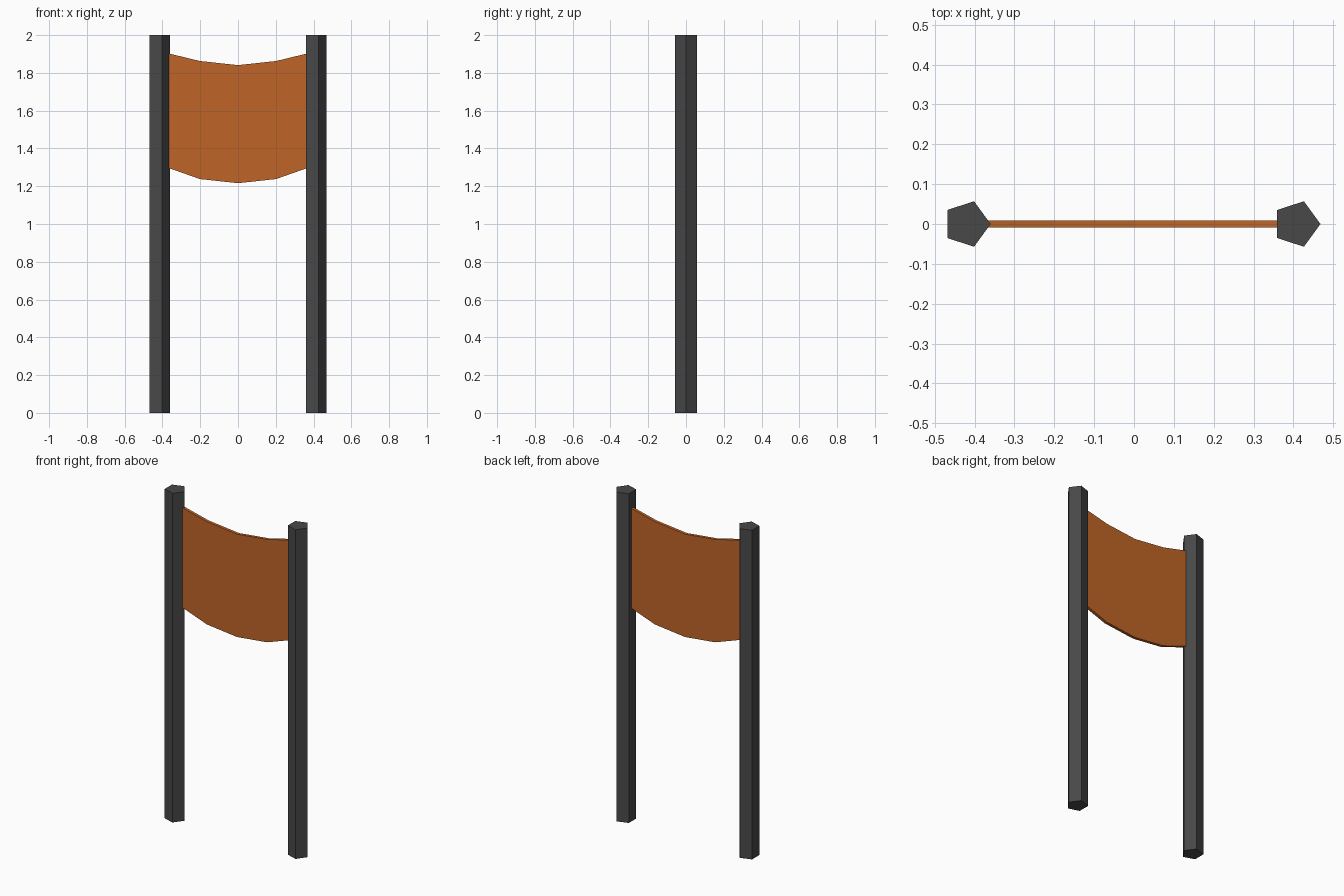
import bpy, bmesh

if "Cube" in bpy.data.objects:
    bpy.data.objects.remove(bpy.data.objects["Cube"])

def material(name, color):
    m = bpy.data.materials.new(name)
    m.diffuse_color = color
    m.use_nodes = True
    m.node_tree.nodes["Principled BSDF"].inputs["Base Color"].default_value = m.diffuse_color
    return m

dark = material("dark_post", (0.065, 0.065, 0.065, 1))
orange = material("orange_cloth", (0.52, 0.13, 0.02, 1))

# Two five-sided posts, both with a corner pointing to +x
for name, x in (("left_post", -0.42), ("right_post", 0.408)):
    bpy.ops.mesh.primitive_cylinder_add(vertices=5, radius=0.06, depth=2,
                                        location=(x, 0, 1))
    post = bpy.context.object
    post.name = name
    # default first corner is on +y, so turn it to +x
    post.rotation_euler.z = -1.5707963
    post.data.materials.append(dark)

# Sagging banner: (x, bottom z, top z) columns, ends buried in the posts
half = 0.009
columns = [(-0.40, 1.308, 1.911), (-0.202, 1.238, 1.863), (0, 1.216, 1.841),
           (0.202, 1.238, 1.863), (0.40, 1.308, 1.911)]
bm = bmesh.new()
rings = [[bm.verts.new((x, y, z)) for y, z in
          ((-half, lo), (half, lo), (half, hi), (-half, hi))]
         for x, lo, hi in columns]
for a, b in zip(rings, rings[1:]):
    for i in range(4):
        j = (i + 1) % 4
        bm.faces.new((a[i], a[j], b[j], b[i]))
bm.faces.new(rings[0])
bm.faces.new(rings[-1])
bmesh.ops.recalc_face_normals(bm, faces=bm.faces)
mesh = bpy.data.meshes.new("hanging_banner")
bm.to_mesh(mesh)
bm.free()
mesh.materials.append(orange)
banner = bpy.data.objects.new("hanging_banner", mesh)
bpy.context.collection.objects.link(banner)
